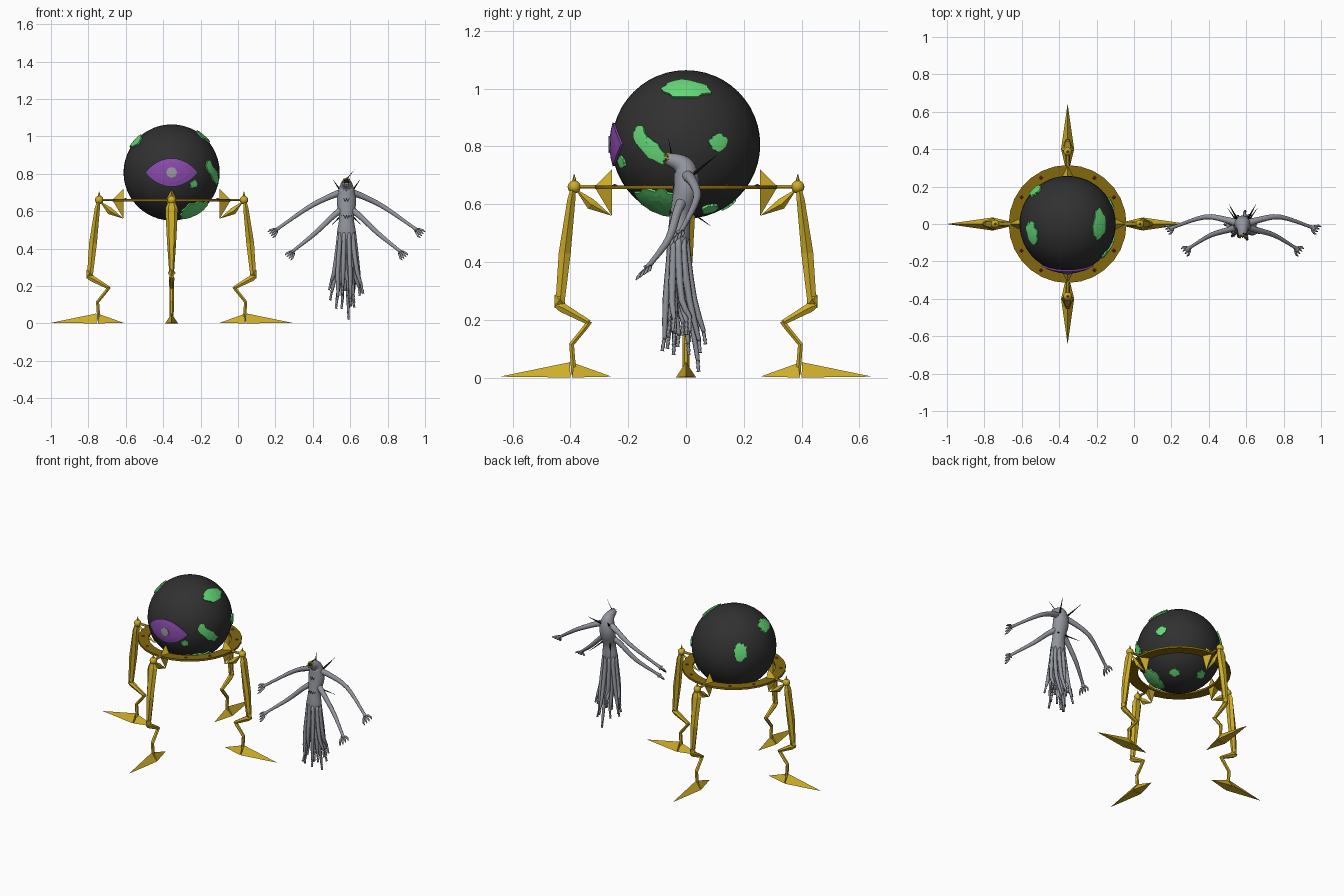
import bpy, bmesh, math, random
from mathutils import Vector, Matrix

random.seed(4)
if "Cube" in bpy.data.objects:
    bpy.data.objects.remove(bpy.data.objects["Cube"])

ORB = Vector((-0.355, 0, 0.807))
RADIUS = 0.257
BODY_X = 0.58
SIDEWAYS, FORWARD = Vector((1, 0, 0)), Vector((0, 1, 0))


def material(name, r, g, b):
    m = bpy.data.materials.new(name)
    m.use_nodes = True
    m.diffuse_color = (r, g, b, 1)
    m.node_tree.nodes["Principled BSDF"].inputs["Base Color"].default_value = (r, g, b, 1)
    return m


charcoal = material("charcoal", .03, .03, .03)
green = material("land green", .13, .7, .19)
purple = material("eye purple", .25, .07, .41)
silver = material("pupil grey", .33, .32, .36)
gold = material("gold", .62, .42, .02)
bronze = material("dark gold", .23, .14, .004)
red = material("gem red", .3, .025, .01)
grey = material("skin grey", .29, .3, .34)
black = material("black", .01, .01, .01)


def finish(bm, name, mat, smooth=False):
    bmesh.ops.recalc_face_normals(bm, faces=bm.faces)
    mesh = bpy.data.meshes.new(name)
    bm.to_mesh(mesh)
    bm.free()
    mesh.materials.append(mat)
    ob = bpy.data.objects.new(name, mesh)
    bpy.context.scene.collection.objects.link(ob)
    if smooth:
        mesh.shade_smooth()
    return ob


def ball(name, mat, centre, radius, segments):
    bm = bmesh.new()
    bmesh.ops.create_uvsphere(bm, u_segments=segments, v_segments=segments // 2, radius=radius,
                              matrix=Matrix.Translation(centre))
    return finish(bm, name, mat, True)


def bridge(bm, rings):
    """Join successive rings of vertices with quads."""
    for low, high in zip(rings, rings[1:]):
        for k in range(len(low)):
            bm.faces.new((low[k - 1], low[k], high[k], high[k - 1]))


def spline(rows, steps):
    """Catmull-Rom through (point, width, depth) rows."""
    flat = [(*point, width, depth) for point, width, depth in rows]
    out = []
    for i in range(len(flat) - 1):
        near = (flat[max(i - 1, 0)], flat[i], flat[i + 1], flat[min(i + 2, len(flat) - 1)])
        for t in (s / steps for s in range(steps)):
            out.append([b + t / 2 * (c - a + t * (2 * a - 5 * b + 4 * c - d + t * (3 * (b - c) + d - a)))
                        for a, b, c, d in zip(*near)])
    out.append(flat[-1])
    return [(Vector(row[:3]), row[3], row[4]) for row in out]


def tube(name, mat, rows, sides=8, ref=SIDEWAYS, steps=1, smooth=True):
    """Sweep an elliptical section along a path."""
    rows = spline(rows, steps)
    bm, rings = bmesh.new(), []
    for i, (point, width, depth) in enumerate(rows):
        along = (rows[min(i + 1, len(rows) - 1)][0] - rows[max(i - 1, 0)][0]).normalized()
        u = (ref - along * ref.dot(along)).normalized()
        v = along.cross(u)
        turns = [math.tau * k / sides for k in range(sides)]
        rings.append([bm.verts.new(point + u * width * math.cos(w) + v * depth * math.sin(w)) for w in turns])
    bridge(bm, rings)
    bm.faces.new(rings[0])
    bm.faces.new(rings[-1])
    return finish(bm, name, mat, smooth)


def spike(name, mat, start, end, radius, sides=6):
    tip = radius / 10
    return tube(name, mat, [(Vector(start), radius, radius), (Vector(end), tip, tip)], sides, smooth=False)


def plate(name, mat, direction, outline, lift, tilt=0):
    """Raised patch that hugs the orb, from an outline of (u, v) offsets."""
    d = Vector(direction).normalized()
    east = Vector((0, 0, 1)).cross(d).normalized()
    north = d.cross(east)
    turn = Matrix.Rotation(tilt, 3, d)
    bm, rings = bmesh.new(), []
    for scale, height in ((.3, lift), (.65, lift), (1, lift), (1, -lift)):
        rings.append([bm.verts.new(ORB + (RADIUS + height) * (
            d * RADIUS + turn @ (east * u + north * v) * scale).normalized()) for u, v in outline])
    bridge(bm, rings)
    bm.faces.new(rings[0])
    return finish(bm, name, mat)


def circle(count):
    return [(math.cos(math.tau * k / count), math.sin(math.tau * k / count)) for k in range(count)]


def land(name, direction, width, height, tilt=0):
    """Green patch with a ragged coast."""
    coast = []
    for c, s in circle(22):
        ragged = random.uniform(.8, 1.15)
        coast.append((width * ragged * c, height * ragged * s))
    plate(name, green, direction, coast, .008, tilt)


# Orb and land patches
ball("orb", charcoal, ORB, RADIUS, 48)
land("top_left_land", (.65, 0, .74), .095, .042)
land("left_back_land", (.9, .43, .03), .033, .03)
land("left_front_land", (.88, -.46, -.06), .075, .03, -.65)
land("left_front_cape", (.8, -.62, .12), .025, .04, .4)
land("small_front_land", (.46, -.86, -.24), .024, .022)
land("lower_front_land", (.48, -.37, -.79), .1, .075, .2)
land("lower_left_land", (.4, .32, -.86), .032, .025)
land("top_right_land", (-.74, -.18, .64), .062, .042)
land("right_back_land", (-.69, .7, .25), .04, .058)
land("lower_back_land", (-.2, .56, -.8), .03, .028)

# Eye
plate("eye", purple, -FORWARD, [(.16 * c, .077 * s * abs(s)) for c, s in circle(36)], .008)
plate("pupil", silver, -FORWARD, [(.028 * c, .028 * s) for c, s in circle(8)], .012)

# Ring around the orb with flat red studs
bm = bmesh.new()
ring_loops = [[bm.verts.new((ORB.x + r * c, r * s, z)) for c, s in circle(28)]
              for r, z in ((.25, .652), (.315, .652), (.315, .665), (.25, .665))]
bridge(bm, ring_loops + ring_loops[:1])
finish(bm, "ring", bronze)
for k, (c, s) in enumerate(circle(12)):
    if k % 3:
        foot = Vector((ORB.x + .285 * c, .285 * s, .663))
        spike("ring_stud", red, foot, foot + Vector((0, 0, .007)), .015, 4)


def around(ob):
    """Place a leg part and its three copies about the orb."""
    for k in range(4):
        part = ob.copy() if k else ob
        if k:
            bpy.context.scene.collection.objects.link(part)
        part.location.x = ORB.x
        part.rotation_euler.z = k * math.pi / 2


def block(name, *points):
    """Convex leg part from (reach, half width, height) points, mirrored across its width."""
    bm = bmesh.new()
    for reach, half, height in points:
        for y in {half, -half}:
            bm.verts.new((reach, y, height))
    bmesh.ops.convex_hull(bm, input=bm.verts)
    around(finish(bm, name, gold))


def bone(name, *rows):
    """Faceted leg part through (reach, height, half width, half depth) rows."""
    path = [(Vector((reach, 0, height)), width, depth) for reach, height, width, depth in rows]
    around(tube(name, gold, path, 6, FORWARD, smooth=False))


# Legs
block("bracket", (.257, 0, .72), (.257, 0, .56), (.257, .03, .66), (.317, 0, .66))
block("bracket_spur", (.257, 0, .56), (.33, .016, .6), (.34, 0, .585), (.32, 0, .617), (.385, 0, .655))
bone("hip_beam", (.3, .66, .009, .007), (.385, .66, .009, .007))
around(ball("hip_joint", gold, (.387, 0, .66), .023, 12))
around(spike("hip_spike", gold, (.387, 0, .67), (.387, 0, .705), .01))
bone("thigh", (.392, .65, .018, .01), (.397, .615, .034, .016), (.42, .43, .024, .024), (.436, .26, .012, .018))
block("knee", (.43, 0, .3), (.455, 0, .285), (.437, .021, .27), (.455, 0, .24), (.415, 0, .245))
bone("shin", (.452, .25, .012, .008), (.43, .243, .015, .019), (.335, .19, .012, .01))
bone("lower_shin", (.333, .195, .012, .01), (.345, .178, .012, .01), (.396, .115, .012, .01), (.388, .01, .011, .01))
block("toe", (.645, 0, .003), (.4, .035, 0), (.402, 0, .053))
block("heel", (.257, 0, .003), (.395, .034, 0), (.388, 0, .05))


# Creature, with x measured from its own centre line
def at(x, y, z):
    return Vector((BODY_X + x, y, z))


def even(point, radius):
    return point, radius, radius


tube("torso", grey, [(at(0, -.03, .42), .03, .026), (at(0, -.025, .48), .05, .038), (at(0, -.02, .56), .04, .036),
                     (at(0, 0, .65), .052, .044), (at(0, -.002, .715), .042, .04),
                     even(at(0, -.022, .742), .031), even(at(0, -.064, .757), .021)], 16, steps=5)
spike("head_spine", black, at(0, -.05, .77), at(.045, -.06, .825), .003)

# Dark mouth ringed with golden teeth
tube("mouth", black, [even(at(0, -.06, .757), .015), even(at(0, -.066, .757), .014)], 10)
for c, s in circle(8):
    spike("tooth", gold, at(.018 * c, -.058, .757 + .018 * s), at(.014 * c, -.078, .757 + .014 * s), .006, 5)

# Zigzag markings on chest and belly
for z, y in ((.66, -.043), (.57, -.055)):
    zigzag = [even(at(.007 * i, y + .0008 * i * i, z + .008 * (-1) ** i), .002) for i in range(-4, 5)]
    tube("zigzag_mark", black, zigzag, 4, FORWARD, smooth=False)


def arm(name, side, *path):
    """Arm through (out, y, z, radius) points, ending in a hand with four fingers."""
    rows = [even(at(side * x, y, z), radius) for x, y, z, radius in path]
    tube(name + "_arm", grey, rows, 10, FORWARD, 4)
    palm = rows[-1][0]
    aim = (palm - rows[-2][0]).normalized()
    across = (aim.cross(FORWARD).normalized() * side + FORWARD).normalized()
    for fan in (-1.5, -.5, .5, 1.5):
        root = palm + across * fan * .01
        knuckle = root + aim * .024 + across * fan * .009
        tube(name + "_finger", grey, [even(root, .0065), even(knuckle, .006), even(knuckle + aim * .016, .002)],
             6, FORWARD)


# Arms and back spikes, mirrored
for side, label in ((1, "left"), (-1, "right")):
    arm(label + "_upper", side, (.02, 0, .7, .022), (.08, .02, .682, .017), (.2, .038, .622, .013),
        (.355, -.012, .515, .009), (.378, -.022, .497, .016))
    arm(label + "_lower", side, (.015, -.01, .615, .021), (.07, -.03, .575, .016), (.17, -.06, .48, .013),
        (.275, -.122, .395, .009), (.29, -.134, .378, .016))
    spike(label + "_shoulder_spike", black, at(side * .025, .02, .7), at(side * .072, .105, .768), .007)
    spike(label + "_hip_spike", black, at(side * .02, 0, .585), at(side * .08, .085, .525), .006)

# Trailing tentacles with beaded tips, in an outer and an inner ring
for spread in (1, .5):
    for i, (c, s) in enumerate(circle(10)):
        out = Vector((.04 * c, .028 * s, 0)) * spread
        sway = Vector((random.uniform(-.03, .03), random.uniform(-.02, .03), 0))
        end = .02 if (spread, i) == (.5, 2) else random.uniform(.06, .19)
        tip = at(0, -.01, end + .05) + out * 1.8 + sway
        path = [even(at(0, -.026, .485) + out, .011), even(at(0, -.025, .4) + out * 1.2, .013),
                even(at(0, -.022, .27) + out * 1.6 + sway * .3, .012), even(tip, .008)]
        for j in range(1, 7):
            path.append(even(tip + out * .05 * j - Vector((0, 0, .0083 * j)), .005 if j % 2 else .0075))
        tube("tentacle", grey, path, 7, steps=2)
